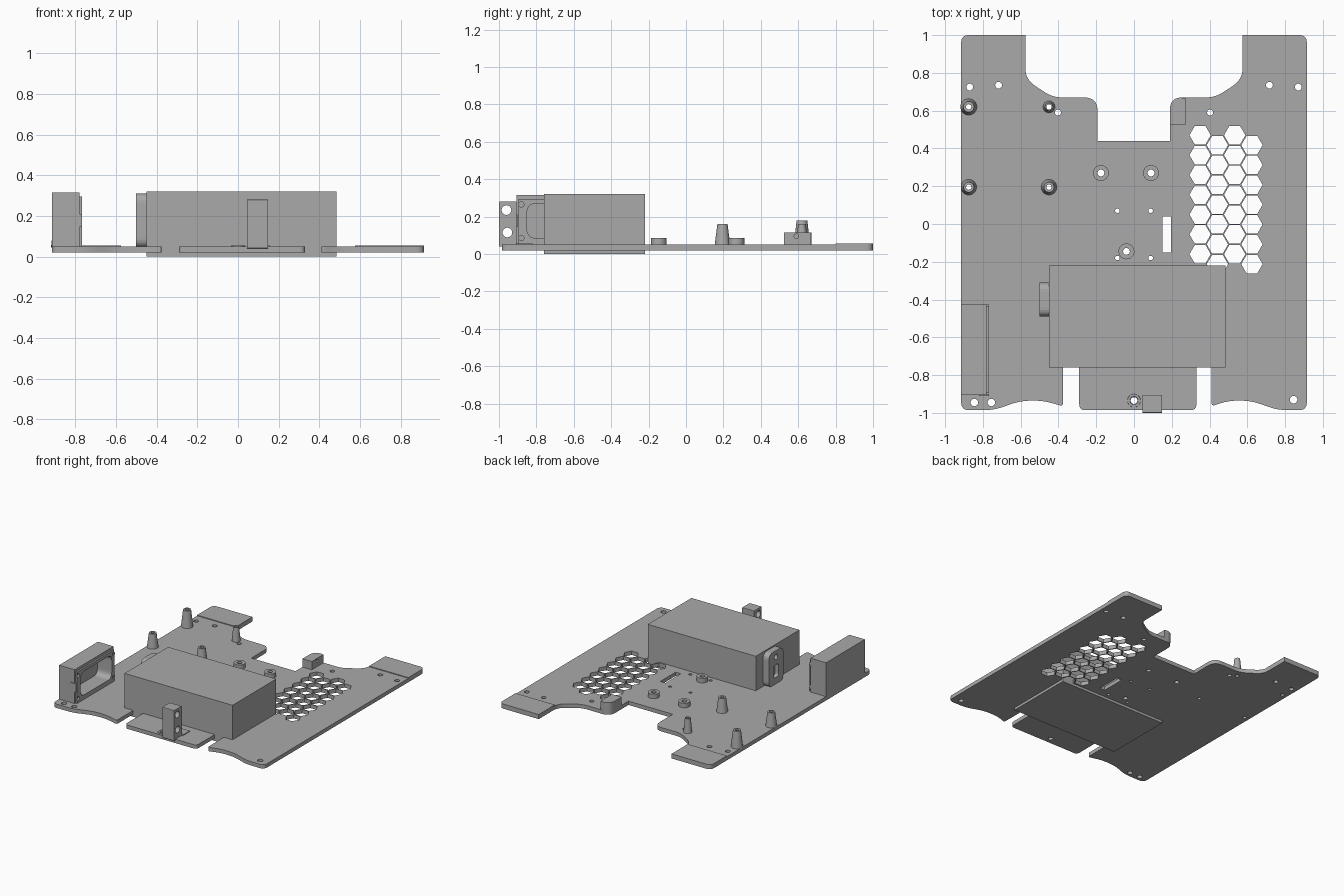
import bpy, bmesh, math
from mathutils import Matrix, Vector

if "Cube" in bpy.data.objects:
    bpy.data.objects.remove(bpy.data.objects["Cube"])

grey = bpy.data.materials.new("plain grey")
grey.diffuse_color = (0.4, 0.4, 0.4, 1)
grey.use_nodes = True
grey.node_tree.nodes["Principled BSDF"].inputs["Base Color"].default_value = grey.diffuse_color


def rounded(pts, n=6):
    """Closed outline from (u, v, corner radius) points."""
    out = []
    for i, (u, v, r) in enumerate(pts):
        p = Vector((u, v))
        if r == 0:
            out.append(p)
            continue
        a = p + (Vector(pts[i - 1][:2]) - p).normalized() * r
        b = p + (Vector(pts[(i + 1) % len(pts)][:2]) - p).normalized() * r
        for k in range(n + 1):
            t = k / n
            out.append(a * (1 - t) ** 2 + p * (2 * t * (1 - t) + 0.0) + b * t * t)
    return out


def rect(u0, u1, v0, v1, r=0):
    return rounded([(u0, v0, r), (u1, v0, r), (u1, v1, r), (u0, v1, r)])


def ring(u, v, r, n=20):
    return [Vector((u + r * math.cos(2 * math.pi * k / n),
                    v + r * math.sin(2 * math.pi * k / n))) for k in range(n)]


def slab(name, loops, lo, hi, axis="z"):
    """Filled outline with holes, extruded along z, or along x from a (y, z) outline."""
    cu = bpy.data.curves.new(name, "CURVE")
    cu.dimensions, cu.fill_mode, cu.extrude = "2D", "BOTH", (hi - lo) / 2
    for loop in loops:
        s = cu.splines.new("POLY")
        s.points.add(len(loop) - 1)
        for q, p in zip(s.points, loop):
            q.co = (p.x, p.y, 0, 1)
        s.use_cyclic_u, s.use_smooth = True, False
    ob = bpy.data.objects.new(name, cu)
    bpy.context.collection.objects.link(ob)
    bpy.ops.object.select_all(action="DESELECT")
    ob.select_set(True)
    bpy.context.view_layer.objects.active = ob
    bpy.ops.object.convert(target="MESH")
    ob = bpy.context.object
    me = ob.data
    mid = (lo + hi) / 2
    me.transform(Matrix.Translation((0, 0, mid)))
    if axis == "x":
        me.transform(Matrix(((0, 0, 1, 0), (1, 0, 0, 0), (0, 1, 0, 0), (0, 0, 0, 1))))
    bm = bmesh.new()
    bm.from_mesh(me)
    bmesh.ops.remove_doubles(bm, verts=bm.verts, dist=1e-5)
    bmesh.ops.recalc_face_normals(bm, faces=bm.faces)
    bm.to_mesh(me)
    bm.free()
    me.materials.clear()
    me.materials.append(grey)
    return ob


def lathe(name, x, y, profile, n=24):
    """Turned part from a closed (radius, z) profile."""
    bm = bmesh.new()
    rows = [[bm.verts.new((x + r * math.cos(2 * math.pi * k / n),
                           y + r * math.sin(2 * math.pi * k / n), z)) for k in range(n)]
            for r, z in profile]
    for i, a in enumerate(rows):
        b = rows[(i + 1) % len(rows)]
        for k in range(n):
            j = (k + 1) % n
            bm.faces.new((a[k], a[j], b[j], b[k]))
    bmesh.ops.recalc_face_normals(bm, faces=bm.faces)
    me = bpy.data.meshes.new(name)
    bm.to_mesh(me)
    bm.free()
    me.materials.append(grey)
    ob = bpy.data.objects.new(name, me)
    bpy.context.collection.objects.link(ob)
    bpy.ops.object.select_all(action="DESELECT")
    ob.select_set(True)
    bpy.context.view_layer.objects.active = ob
    bpy.ops.object.shade_smooth_by_angle(angle=math.radians(35))


# base plate outline: back tabs, centre notch, front slots and scalloped feet
right_back = [(0.19, 0.44, 0), (0.19, 0.67, 0.07), (0.43, 0.67, 0.05),
              (0.575, 0.765, 0.06), (0.575, 1.0, 0), (0.915, 1.0, 0.04)]
right_front = [(0.915, -0.985, 0.04), (0.76, -0.985, 0.05), (0.62, -0.935, 0.06),
               (0.50, -0.935, 0.05), (0.41, -0.965, 0.02), (0.41, -0.70, 0),
               (0.33, -0.70, 0), (0.33, -0.985, 0.03)]
left_front = [(-0.29, -0.985, 0.03), (-0.29, -0.70, 0), (-0.375, -0.70, 0),
              (-0.375, -0.965, 0.02), (-0.48, -0.935, 0.05), (-0.60, -0.935, 0.06),
              (-0.74, -0.985, 0.05), (-0.915, -0.985, 0.04)]
left_back = [(-x - 0.003 * (x < 0.2), y, r) for x, y, r in reversed(right_back)]
outline = rounded(right_back + right_front + left_front + left_back)

# hexagonal vents and screw holes
holes = [ring(0.35 + 0.0915 * c, 0.47 - 0.105 * r - 0.0525 * (c % 2), 0.0565, 6)
         for c in range(4) for r in range(7)]
holes.append(rect(0.15, 0.195, -0.15, 0.04))
for s in (-1, 1):
    holes += [ring(s * 0.87, 0.725, 0.018), ring(s * 0.717, 0.735, 0.018),
              ring(s * 0.403, 0.59, 0.016)]
    holes += [ring(s * 0.088, y, 0.012) for y in (0.07, -0.18)]
holes += [ring(x, y, 0.02) for x, y in ((-0.845, -0.945), (-0.755, -0.945), (0.845, -0.93))]
bosses = [(-0.175, 0.27), (0.09, 0.27), (-0.04, -0.145)]
posts = [(-0.875, 0.62, 0.044, 0.18), (-0.45, 0.62, 0.032, 0.16),
         (-0.875, 0.195, 0.042, 0.16), (-0.45, 0.195, 0.042, 0.16)]
holes += [ring(x, y, 0.018) for x, y in bosses + [(0, -0.935)]]
holes += [ring(x, y, 0.014) for x, y, *_ in posts]
slab("base_plate", [outline] + holes, 0.02, 0.05)

# raised back tabs
for s in (-1, 1):
    tab = rounded([(s * 0.575, 0.8, 0), (s * 0.915, 0.8, 0), (s * 0.915, 1.0, 0.04), (s * 0.575, 1.0, 0)])
    slab("back_tab", [tab], 0.048, 0.056)

# main block
slab("main_block", [rect(-0.45, 0.485, -0.76, -0.22)], 0.0, 0.32)

# bosses, standoffs and the front screw collar
for x, y in bosses:
    lathe("boss", x, y, [(0.018, 0.045), (0.042, 0.045), (0.042, 0.085), (0.018, 0.085)])
for x, y, r, top in posts:
    lathe("standoff", x, y, [(0.014, 0.045), (r, 0.045), (r * 0.65, top), (0.014, top)])
lathe("screw_collar", 0, -0.935, [(0.018, 0.045), (0.036, 0.045), (0.034, 0.054), (0.022, 0.054)])

# front bracket: drilled upright with a low foot
slab("front_bracket", [rect(-1.0, -0.905, 0.04, 0.28, 0.006),
                       ring(-0.96, 0.235, 0.026), ring(-0.955, 0.115, 0.026)], 0.045, 0.147, "x")
slab("front_bracket_foot", [rect(0.045, 0.157, -0.91, -0.82)], 0.045, 0.056)

# tab on the left of the main block
slab("side_tab", [rect(-0.49, -0.31, 0.045, 0.31, 0.05), ring(-0.40, 0.26, 0.02),
                  rect(-0.43, -0.37, 0.10, 0.20, 0.02)], -0.50, -0.45, "x")
slab("side_tab_back", [rect(-0.47, -0.33, 0.05, 0.29, 0.04)], -0.47, -0.448, "x")

# open frame on the left edge, with closed outer wall
opening = rect(-0.85, -0.465, 0.085, 0.27, 0.05)
screws = [ring(y, z, 0.014) for y in (-0.88, -0.44) for z in (0.085, 0.265)]
slab("frame_wall", [rect(-0.905, -0.425, 0.045, 0.315)], -0.915, -0.89, "x")
slab("frame_body", [rect(-0.905, -0.425, 0.045, 0.315), opening], -0.89, -0.78, "x")
slab("frame_rim", [rect(-0.895, -0.435, 0.045, 0.295), opening] + screws, -0.78, -0.767, "x")
slab("frame_catch", [rect(-0.91, -0.90, 0.145, 0.21)], -0.82, -0.767, "x")

# clip beside the back notch
clip = rounded([(0.19, 0.525, 0), (0.24, 0.525, 0), (0.24, 0.67, 0), (0.19, 0.67, 0.065)])
slab("clip_wall", [clip], 0.045, 0.115)
slab("clip_arm", [rect(0.525, 0.668, 0.045, 0.115), ring(0.59, 0.095, 0.012)], 0.24, 0.272, "x")
